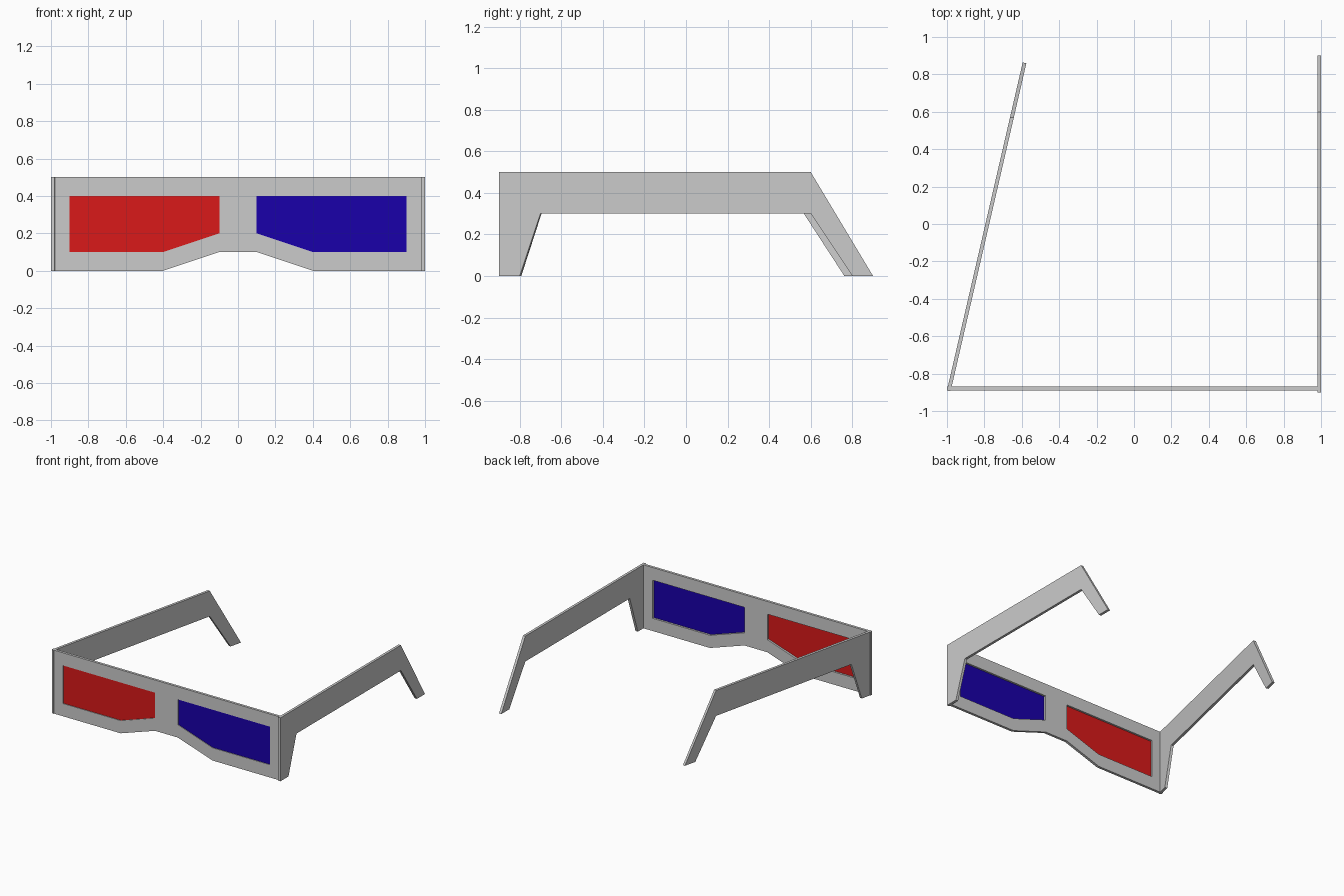
import bpy, bmesh
from math import radians
from mathutils import Matrix

if "Cube" in bpy.data.objects:
    bpy.data.objects.remove(bpy.data.objects["Cube"])

THICK = 0.02


def sheet(name, loops, matrix, thick=THICK):
    """Flat card shape: first loop is the outline, the others are holes."""
    cu = bpy.data.curves.new(name + "_profile", 'CURVE')
    cu.dimensions = '2D'
    cu.fill_mode = 'BOTH'
    cu.extrude = thick / 2
    for pts in loops:
        sp = cu.splines.new('POLY')
        sp.points.add(len(pts) - 1)
        for p, (u, v) in zip(sp.points, pts):
            p.co = (u, v, 0, 1)
        sp.use_cyclic_u = True
    tmp = bpy.data.objects.new(name + "_tmp", cu)
    bpy.context.collection.objects.link(tmp)
    dg = bpy.context.evaluated_depsgraph_get()
    me = bpy.data.meshes.new_from_object(tmp.evaluated_get(dg))
    bpy.data.objects.remove(tmp)
    bm = bmesh.new()
    bm.from_mesh(me)
    bmesh.ops.remove_doubles(bm, verts=bm.verts, dist=1e-5)
    bmesh.ops.recalc_face_normals(bm, faces=bm.faces)
    for f in bm.faces:
        f.smooth = False
    bm.to_mesh(me)
    bm.free()
    me.name = name
    ob = bpy.data.objects.new(name, me)
    ob.matrix_world = matrix
    bpy.context.collection.objects.link(ob)
    return ob


def flip(pts):
    return [(-x, z) for x, z in reversed(pts)]


# Front frame with two lens openings
stand = Matrix.Rotation(radians(90), 4, 'X')
outline = [(-1, 0), (-0.4, 0), (-0.1, 0.1), (0.1, 0.1), (0.4, 0),
           (0.99, 0), (0.99, 0.5), (-1, 0.5)]
lens = [(0.1, 0.2), (0.4, 0.1), (0.9, 0.1), (0.9, 0.4), (0.1, 0.4)]
sheet("front_frame", [outline, lens, flip(lens)],
      Matrix.Translation((0, -0.88, 0)) @ stand)

# Coloured lenses, single thin films
for name, pts, col in (("blue_lens", lens, (0.01, 0.0, 0.4, 1)),
                       ("red_lens", flip(lens), (0.7, 0.01, 0.01, 1))):
    me = bpy.data.meshes.new(name)
    me.from_pydata([(x, -0.885, z) for x, z in pts], [], [range(len(pts))])
    mat = bpy.data.materials.new(name)
    mat.diffuse_color = col
    mat.use_nodes = True
    mat.node_tree.nodes["Principled BSDF"].inputs["Base Color"].default_value = mat.diffuse_color
    me.materials.append(mat)
    bpy.context.collection.objects.link(bpy.data.objects.new(name, me))

# Temple arms: same profile, the left one folded inwards
arm = [(0, 0), (0.1, 0), (0.2, 0.3), (1.5, 0.3), (1.7, 0), (1.8, 0),
       (1.5, 0.5), (0, 0.5)]
side = Matrix(((0, 0, 1, THICK / 2), (1, 0, 0, 0), (0, 1, 0, 0), (0, 0, 0, 1)))
for name, x, y, angle in (("right_arm", 1 - THICK, -0.9, 0),
                          ("left_arm", -1, -0.89, -13)):
    sheet(name, [arm], Matrix.Translation((x, y, 0))
          @ Matrix.Rotation(radians(angle), 4, 'Z') @ side)
